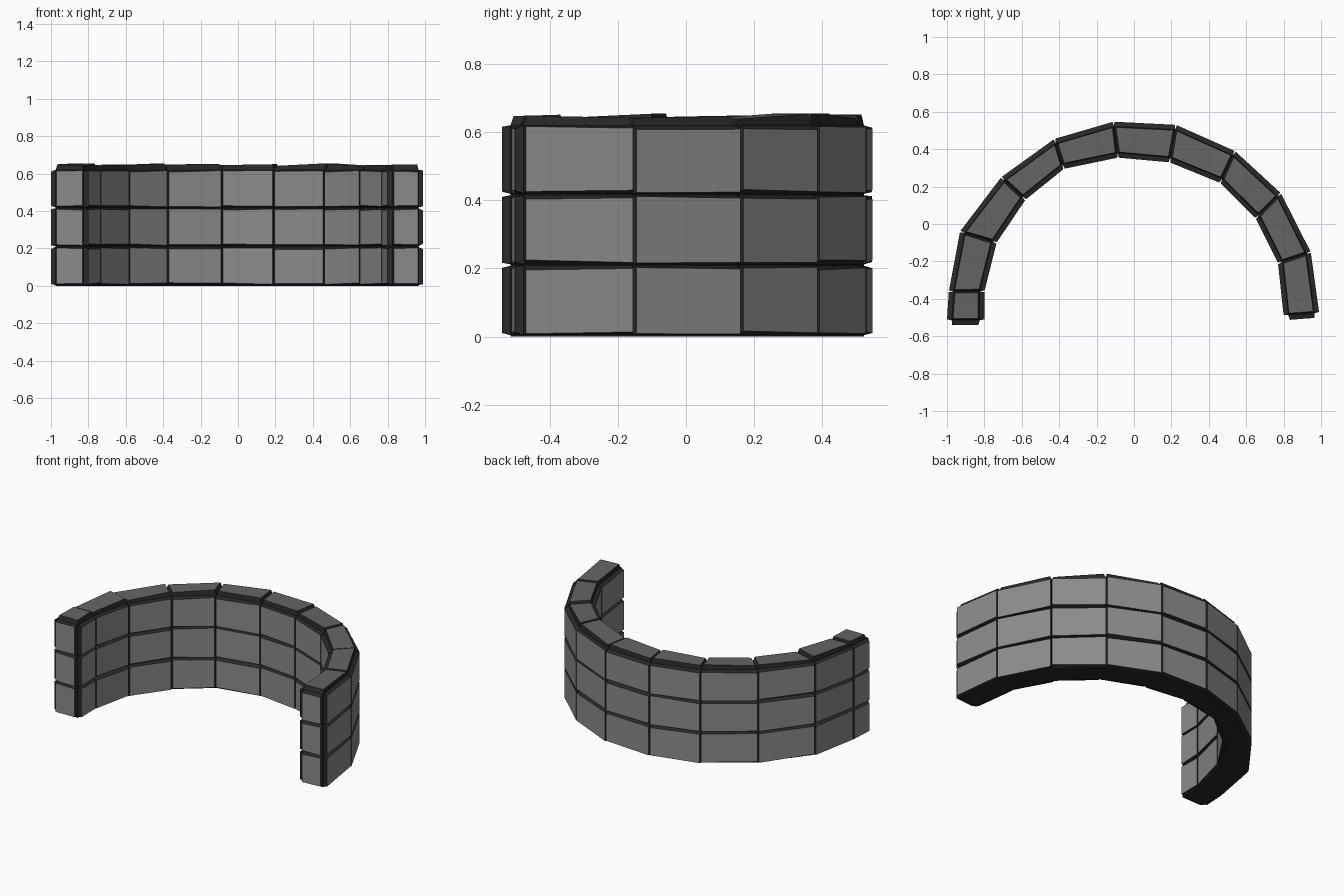
import bpy, bmesh, random
from mathutils import Vector

if "Cube" in bpy.data.objects:
    bpy.data.objects.remove(bpy.data.objects["Cube"])

random.seed(4)

def material(name, c):
    m = bpy.data.materials.new(name)
    m.diffuse_color = (c, c, c, 1)
    m.use_nodes = True
    m.node_tree.nodes["Principled BSDF"].inputs["Base Color"].default_value = m.diffuse_color
    return m

MORTAR = material("dark mortar", 0.022)
STONE = material("grey stone", 0.26)
TOP = material("top stone", 0.13)

# Plan of the curved wall: stone joints on the outer and inner face
OUTER = [(-1, -.515), (-.99, -.36), (-.93, -.04), (-.71, .25), (-.425, .455), (-.11, .547),
         (.225, .53), (.54, .39), (.785, .165), (.945, -.15), (.99, -.475)]
INNER = [(-.80, -.515), (-.80, -.36), (-.735, -.10), (-.58, .13), (-.375, .295), (-.085, .355),
         (.19, .33), (.46, .22), (.65, .03), (.77, -.21), (.80, -.49)]
OUTER = [Vector(p) for p in OUTER]
INNER = [Vector(p) for p in INNER]
INSET = 0.025                       # stone faces stand this far off the core
CORE_O = [o + (i - o).normalized() * INSET for o, i in zip(OUTER, INNER)]
CORE_I = [i + (o - i).normalized() * INSET for o, i in zip(OUTER, INNER)]
CORE_TOP = 0.622
ROWS = [(0.012, 0.2), (0.22, 0.407), (0.427, 0.612)]

def at(p, z):
    return Vector((p.x, p.y, z))

def finish(name, bm, mats):
    bmesh.ops.recalc_face_normals(bm, faces=bm.faces[:])
    me = bpy.data.meshes.new(name)
    bm.to_mesh(me)
    bm.free()
    for m in mats:
        me.materials.append(m)
    ob = bpy.data.objects.new(name, me)
    bpy.context.collection.objects.link(ob)

def block(bm, base, cap):
    """Tapered stone: dark sides, lighter cap."""
    b = [bm.verts.new(p) for p in base]
    c = [bm.verts.new(p) for p in cap]
    bm.faces.new(b[::-1])
    bm.faces.new(c).material_index = 1
    for k in range(4):
        n = (k + 1) % 4
        bm.faces.new((b[k], b[n], c[n], c[k]))

def jit(a):
    return random.uniform(-a, a)

# Continuous mortar core
bm = bmesh.new()
rings = [[bm.verts.new(at(p, z)) for p, z in ((o, 0), (o, CORE_TOP), (i, CORE_TOP), (i, 0))]
         for o, i in zip(CORE_O, CORE_I)]
for a, b in zip(rings, rings[1:]):
    for k in range(4):
        n = (k + 1) % 4
        bm.faces.new((a[k], a[n], b[n], b[k]))
bm.faces.new(rings[0])
bm.faces.new(rings[-1])
finish("mortar_core", bm, [MORTAR])

# Facing stones on the outer and inner walls
for name, face, core in (("outer_stones", OUTER, CORE_O), ("inner_stones", INNER, CORE_I)):
    bm = bmesh.new()
    for k in range(len(face) - 1):
        t = (face[k + 1] - face[k]).normalized() * 0.005
        ends = (face[k] + t, face[k + 1] - t)
        for z0, z1 in ROWS:
            base = [at(core[k], z0 - .008), at(core[k + 1], z0 - .008),
                    at(core[k + 1], z1 + .008), at(core[k], z1 + .008)]
            cap = [at(ends[0], z0 + jit(.005)), at(ends[1], z0 + jit(.005)),
                   at(ends[1], z1 + jit(.005)), at(ends[0], z1 + jit(.005))]
            block(bm, base, cap)
    finish(name, bm, [MORTAR, STONE])

# Stones closing the two wall ends
bm = bmesh.new()
for k, n in ((0, 1), (-1, -2)):
    o, i = CORE_O[k], CORE_I[k]
    out = (OUTER[k] - OUTER[n]).normalized() * INSET
    t = (i - o).normalized() * 0.005
    for z0, z1 in ROWS:
        base = [at(o, z0 - .008), at(i, z0 - .008), at(i, z1 + .008), at(o, z1 + .008)]
        cap = [at(o + out + t, z0 + jit(.004)), at(i + out - t, z0 + jit(.004)),
               at(i + out - t, z1 + jit(.004)), at(o + out + t, z1 + jit(.004))]
        block(bm, base, cap)
finish("end_stones", bm, [MORTAR, STONE])

# Slightly uneven coping stones on top
bm = bmesh.new()
for k in range(len(OUTER) - 1):
    quad = [CORE_O[k], CORE_O[k + 1], CORE_I[k + 1], CORE_I[k]]
    mid = sum(quad, Vector((0, 0))) / 4
    z, tilt = 0.647 + jit(.004), jit(.008)
    base = [at(p, CORE_TOP - .002) for p in quad]
    cap = [at(p + (mid - p).normalized() * .012, z + (tilt if j in (0, 3) else -tilt))
           for j, p in enumerate(quad)]
    block(bm, base, cap)
finish("top_stones", bm, [MORTAR, TOP])
